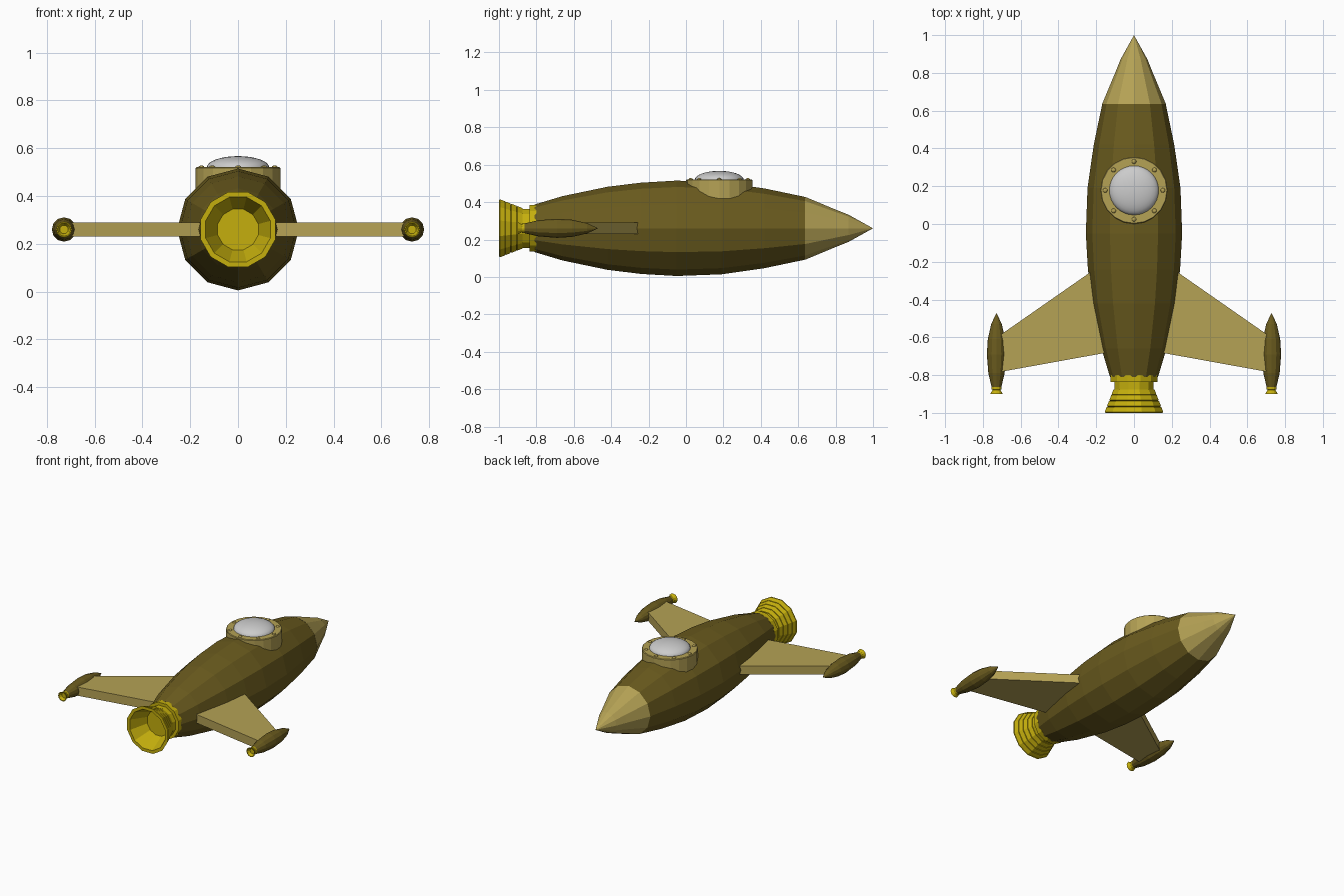
import bpy, bmesh
from math import sin, cos, pi, radians
from mathutils import Vector, Matrix

if "Cube" in bpy.data.objects:
    bpy.data.objects.remove(bpy.data.objects["Cube"])

AXIS_Z = 0.26


def material(name, rgb):
    m = bpy.data.materials.new(name)
    m.diffuse_color = (*rgb, 1)
    m.use_nodes = True
    m.node_tree.nodes["Principled BSDF"].inputs["Base Color"].default_value = m.diffuse_color
    return m


BRONZE = material("bronze", (0.145, 0.105, 0.013))
TAN = material("tan", (0.46, 0.36, 0.09))
GOLD = material("gold", (0.56, 0.43, 0.004))


def finish(name, bm, mat):
    bmesh.ops.recalc_face_normals(bm, faces=bm.faces)
    me = bpy.data.meshes.new(name)
    bm.to_mesh(me)
    bm.free()
    ob = bpy.data.objects.new(name, me)
    bpy.context.collection.objects.link(ob)
    if mat:
        me.materials.append(mat)
    return ob


def lathe(name, profile, sides, mat, center=(0, 0, 0), axis="Y", turn=0.0):
    """Revolve (distance along axis, radius) points; radius 0 makes a pole."""
    bm = bmesh.new()
    rings = []
    for d, r in profile:
        n = 1 if r == 0 else sides
        ring = []
        for i in range(n):
            a = 2 * pi * i / sides + turn
            u, v = r * cos(a), r * sin(a)
            p = (u, d, v) if axis == "Y" else (u, v, d)
            ring.append(bm.verts.new(Vector(p) + Vector(center)))
        rings.append(ring)
    for a, b in zip(rings, rings[1:]):
        for i in range(sides):
            j = (i + 1) % sides
            quad = [a[i % len(a)], a[j % len(a)], b[j % len(b)], b[i % len(b)]]
            bm.faces.new(list(dict.fromkeys(quad)))
    return finish(name, bm, mat)


# Hull and nose cone
lathe("hull", [(-0.81, 0), (-0.81, 0.127), (-0.66, 0.172), (-0.42, 0.222), (-0.24, 0.244),
               (-0.05, 0.255), (0.19, 0.246), (0.42, 0.213), (0.635, 0.168), (0.635, 0)],
      12, BRONZE, (0, 0, AXIS_Z))
lathe("nose_cone", [(0.635, 0), (0.635, 0.169), (0.8, 0.1), (0.87, 0.072), (1.0, 0)],
      12, TAN, (0, 0, AXIS_Z))

# Main engine: collar, neck and ridged bell, hollow inside
bell = [(-0.80, 0), (-0.80, 0.129), (-0.837, 0.129), (-0.837, 0.108), (-0.875, 0.108)]
for k in range(4):
    y, r = -0.875 - 0.031 * k, 0.112 + 0.0125 * k
    bell += [(y, r), (y - 0.027, r + 0.011), (y - 0.031, r + 0.006)]
bell += [(-1.0, 0.162), (-1.0, 0.14), (-0.88, 0.088), (-0.88, 0)]
lathe("main_engine", bell, 12, GOLD, (0, 0, AXIS_Z), turn=radians(15))

# Wings with tip pods, mirrored left and right
for side, s in (("left", -1), ("right", 1)):
    bm = bmesh.new()
    outline = [(0.1, -0.164), (0.73, -0.603), (0.73, -0.787), (0.1, -0.673)]
    base = bm.faces.new([bm.verts.new((s * x, y, AXIS_Z - 0.03)) for x, y in outline])
    ext = bmesh.ops.extrude_face_region(bm, geom=[base])
    top = [g for g in ext["geom"] if isinstance(g, bmesh.types.BMVert)]
    bmesh.ops.translate(bm, verts=top, vec=(0, 0, 0.06))
    finish(side + "_wing", bm, TAN)

    c = (s * 0.728, 0, AXIS_Z)
    lathe(side + "_pod", [(-0.863, 0), (-0.863, 0.026), (-0.79, 0.043), (-0.69, 0.051),
                          (-0.61, 0.046), (-0.53, 0.028), (-0.47, 0)], 12, BRONZE, c)
    lathe(side + "_pod_nozzle", [(-0.86, 0), (-0.86, 0.026), (-0.876, 0.026), (-0.878, 0.021),
                                 (-0.9, 0.033), (-0.9, 0.028), (-0.88, 0.018), (-0.88, 0)],
          12, GOLD, c)

# Cockpit collar, bolts and dome
CY = 0.178
lathe("cockpit_collar", [(0.40, 0), (0.40, 0.178), (0.517, 0.178), (0.521, 0.174), (0.521, 0)],
      20, TAN, (0, CY, 0), "Z")
bm = bmesh.new()
for i in range(8):
    a = i * pi / 4
    bmesh.ops.create_icosphere(bm, subdivisions=2, radius=0.013, matrix=Matrix.Translation(
        (0.153 * cos(a), CY + 0.153 * sin(a), 0.519)) @ Matrix.Diagonal((1, 1, 0.75, 1)))
finish("cockpit_bolts", bm, TAN)
dome = [(0.515, 0)] + [(0.519 + 0.048 * sin(t * pi / 16), 0.131 * cos(t * pi / 16))
                       for t in range(8)] + [(0.567, 0)]
ob = lathe("cockpit_dome", dome, 32, None, (0, CY, 0), "Z")
bpy.context.view_layer.objects.active = ob
ob.select_set(True)
bpy.ops.object.shade_smooth_by_angle(angle=radians(40))
